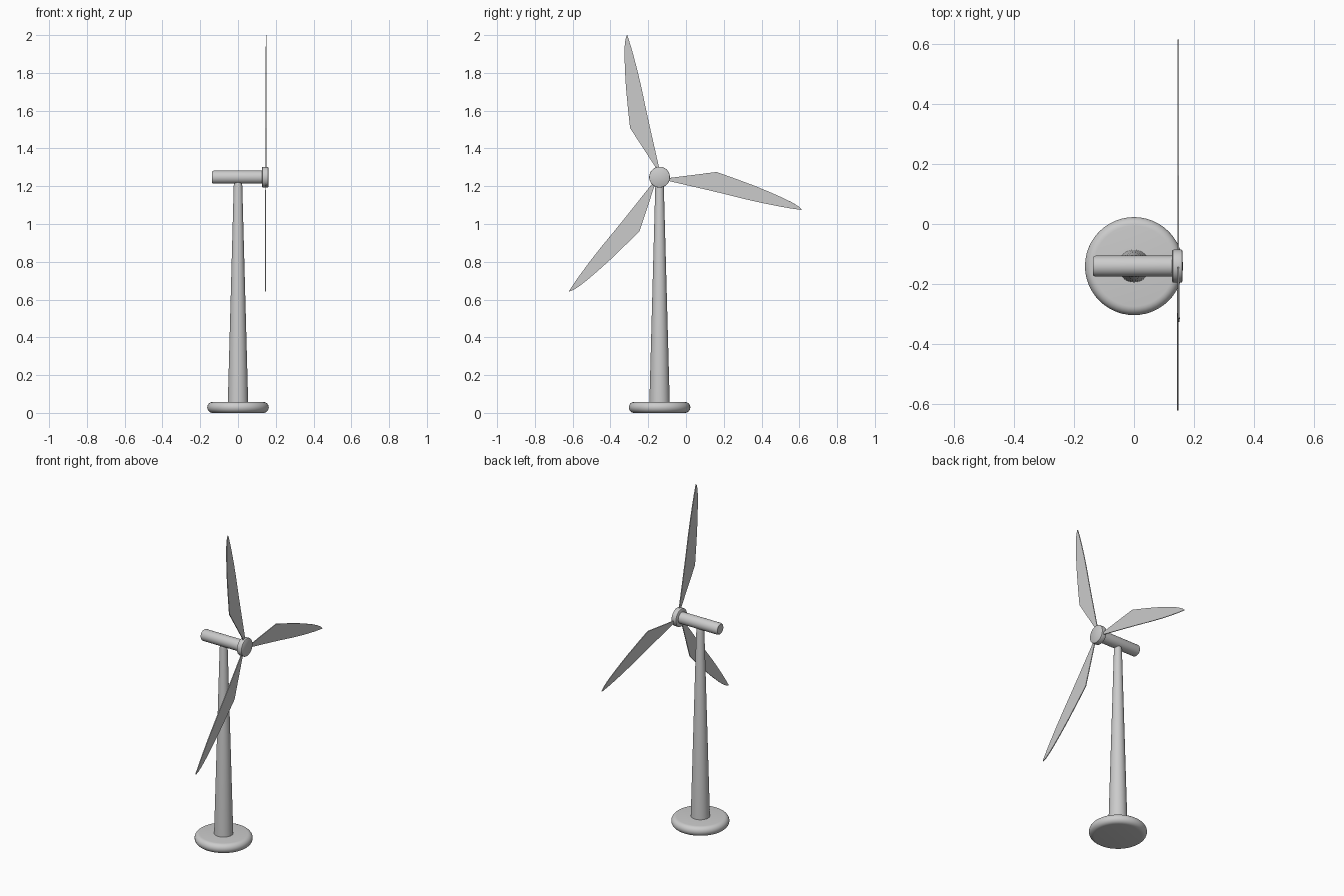
import bpy, bmesh, math
from mathutils import Matrix, Vector

if "Cube" in bpy.data.objects:
    bpy.data.objects.remove(bpy.data.objects["Cube"])

AXIS_Y = -0.14                      # y of tower and rotor axis
HUB = Vector((0.147, AXIS_Y, 1.248))


def finish(name, bm, matrix, smooth=True):
    bmesh.ops.recalc_face_normals(bm, faces=bm.faces)
    me = bpy.data.meshes.new(name)
    bm.to_mesh(me)
    bm.free()
    ob = bpy.data.objects.new(name, me)
    bpy.context.collection.objects.link(ob)
    ob.matrix_world = matrix
    if smooth:
        bpy.ops.object.select_all(action='DESELECT')
        ob.select_set(True)
        bpy.context.view_layer.objects.active = ob
        bpy.ops.object.shade_smooth_by_angle(angle=math.radians(35))
    return ob


def lathe(name, profile, matrix, n=48):
    # closed solid of revolution from (radius, height) pairs
    bm = bmesh.new()
    rings = [[bm.verts.new((r * math.cos(2 * math.pi * i / n),
                            r * math.sin(2 * math.pi * i / n), h))
              for i in range(n)] for r, h in profile]
    for a, b in zip(rings, rings[1:]):
        for i in range(n):
            j = (i + 1) % n
            bm.faces.new((a[i], a[j], b[j], b[i]))
    bm.faces.new(rings[0])
    bm.faces.new(rings[-1])
    return finish(name, bm, matrix)


stand = Matrix.Translation((0, AXIS_Y, 0))
along_x = Matrix.Translation((0, AXIS_Y, HUB.z)) @ Matrix.Rotation(math.pi / 2, 4, 'Y')

# Round-edged foot
R, H = 0.163, 0.058
edge = [(R - H / 2 + H / 2 * math.cos(t), H / 2 + H / 2 * math.sin(t))
        for t in (math.radians(-90 + 15 * k) for k in range(13))]
lathe("base", edge, stand)

# Tapered tower
lathe("tower", [(0.054, 0.05), (0.0225, 1.205), (0.0205, 1.216), (0.018, 1.224)], stand)

# Nacelle and hub lie along x
lathe("nacelle", [(0.029, -0.137), (0.033, -0.133), (0.0345, -0.128), (0.0345, 0.13)], along_x)
lathe("hub", [(0.051, 0.127), (0.054, 0.129), (0.055, 0.133), (0.055, 0.155),
              (0.054, 0.159), (0.051, 0.161)], along_x)

# Blade outline (y, z) relative to the hub: leading side, tip, trailing side
lead = [(-0.013, 0.04), (-0.156, 0.26), (-0.167, 0.36), (-0.1775, 0.47), (-0.183, 0.56),
        (-0.1855, 0.64), (-0.185, 0.69), (-0.181, 0.728), (-0.175, 0.748)]
trail = [(0.0, 0.04), (-0.05, 0.26), (-0.072, 0.36), (-0.095, 0.47), (-0.116, 0.56),
         (-0.137, 0.64), (-0.151, 0.69), (-0.163, 0.728), (-0.17, 0.75)]
THICK = 0.005


def blade(name, angle):
    bm = bmesh.new()
    outline = lead + [(-0.172, 0.753)] + trail[::-1]
    face = bm.faces.new([bm.verts.new((-THICK / 2, y, z)) for y, z in outline])
    ext = bmesh.ops.extrude_face_region(bm, geom=[face])
    verts = [v for v in ext['geom'] if isinstance(v, bmesh.types.BMVert)]
    bmesh.ops.translate(bm, verts=verts, vec=(THICK, 0, 0))
    # the rotor plane leans very slightly
    m = (Matrix.Translation(HUB) @ Matrix.Rotation(math.radians(0.2), 4, 'Y')
         @ Matrix.Rotation(math.radians(angle), 4, 'X'))
    finish(name, bm, m, smooth=False)


for i, a in enumerate((0, 128.7, 244.2)):
    blade(f"blade_{i + 1}", a)
